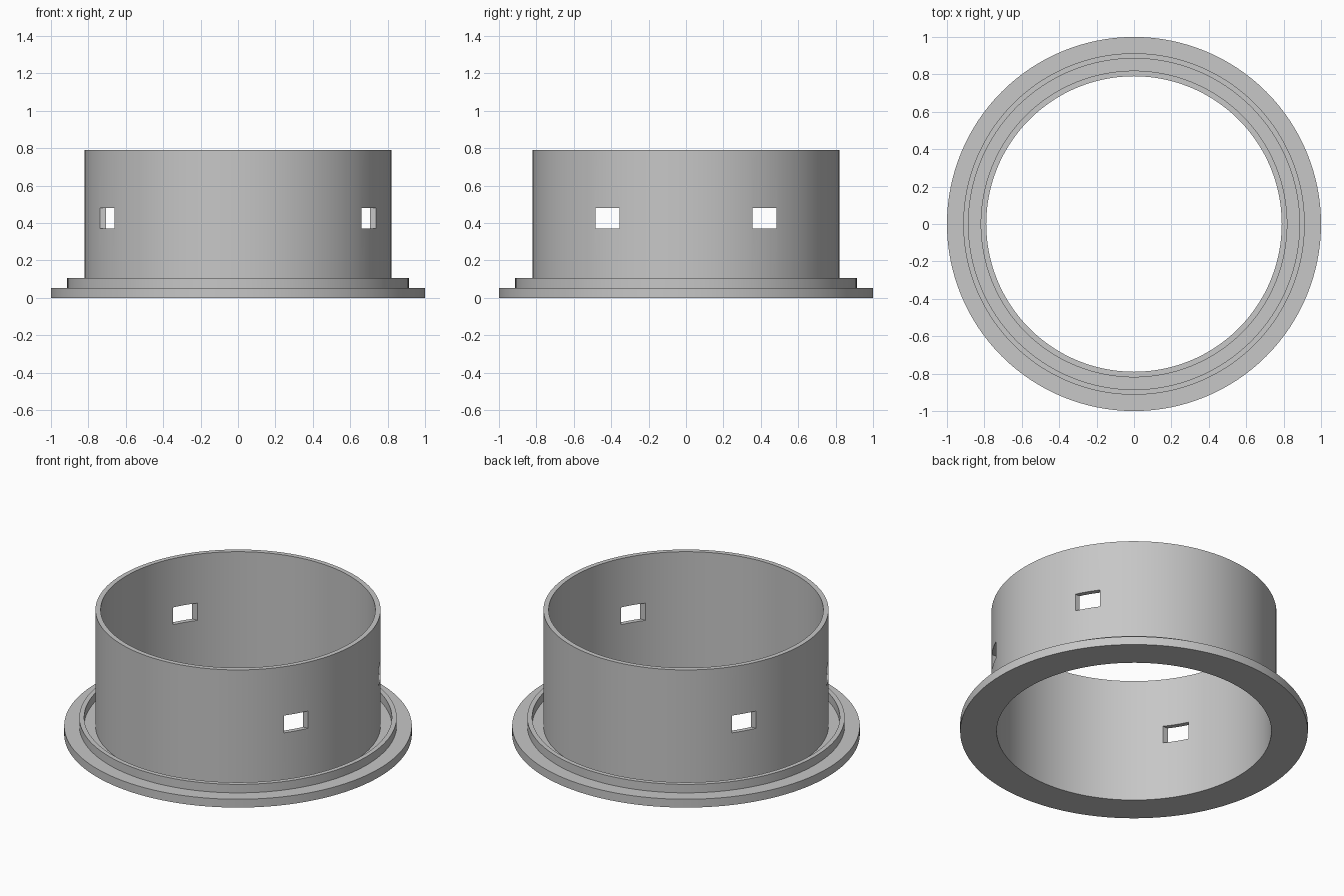
import bpy
import bmesh
from math import radians, tau, cos, sin

cube = bpy.data.objects.get("Cube")
if cube:
    bpy.data.objects.remove(cube, do_unlink=True)

SEGMENTS = 128
BORE, WALL = 0.79, 0.82
LIP_IN, LIP_OUT = 0.885, 0.913
FLANGE_TOP, LIP_TOP, HEIGHT = 0.053, 0.107, 0.79

gray = bpy.data.materials.new("plain gray")
gray.use_nodes = True
color = (0.57, 0.57, 0.57, 1)
gray.diffuse_color = color
gray.node_tree.nodes["Principled BSDF"].inputs["Base Color"].default_value = color


def lathe(name, profile):
    """Revolve a closed (radius, height) profile around z."""
    bm = bmesh.new()
    rings = []
    for i in range(SEGMENTS):
        a = tau * i / SEGMENTS
        rings.append([bm.verts.new((r * cos(a), r * sin(a), z)) for r, z in profile])
    n = len(profile)
    for i in range(SEGMENTS):
        here, there = rings[i], rings[(i + 1) % SEGMENTS]
        for j in range(n):
            k = (j + 1) % n
            bm.faces.new((here[j], there[j], there[k], here[k]))
    bmesh.ops.recalc_face_normals(bm, faces=bm.faces)
    mesh = bpy.data.meshes.new(name)
    bm.to_mesh(mesh)
    bm.free()
    mesh.materials.append(gray)
    obj = bpy.data.objects.new(name, mesh)
    bpy.context.collection.objects.link(obj)
    return obj


# Flange, raised lip, groove and tall sleeve in one turned profile
collar = lathe("flanged_collar", [
    (BORE, 0), (1, 0), (1, FLANGE_TOP), (LIP_OUT, FLANGE_TOP),
    (LIP_OUT, LIP_TOP), (LIP_IN, LIP_TOP), (LIP_IN, FLANGE_TOP),
    (WALL, FLANGE_TOP), (WALL, HEIGHT), (BORE, HEIGHT),
])

# Two bars through the sleeve leave four rectangular slots
for side in (-1, 1):
    bpy.ops.mesh.primitive_cube_add(size=1, location=(0, side * 0.42, 0.425))
    cutter = bpy.context.object
    cutter.name = "slot_cutter"
    cutter.scale = (3, 0.13, 0.11)
    cutter.hide_render = True
    cutter.data.materials.append(gray)
    cut = collar.modifiers.new("slots", "BOOLEAN")
    cut.operation = "DIFFERENCE"
    cut.solver = "EXACT"
    cut.object = cutter
    bpy.ops.object.select_all(action="DESELECT")
    collar.select_set(True)
    bpy.context.view_layer.objects.active = collar
    bpy.ops.object.modifier_apply(modifier=cut.name)
    bpy.data.objects.remove(cutter, do_unlink=True)

bpy.ops.object.shade_smooth_by_angle(angle=radians(30))
